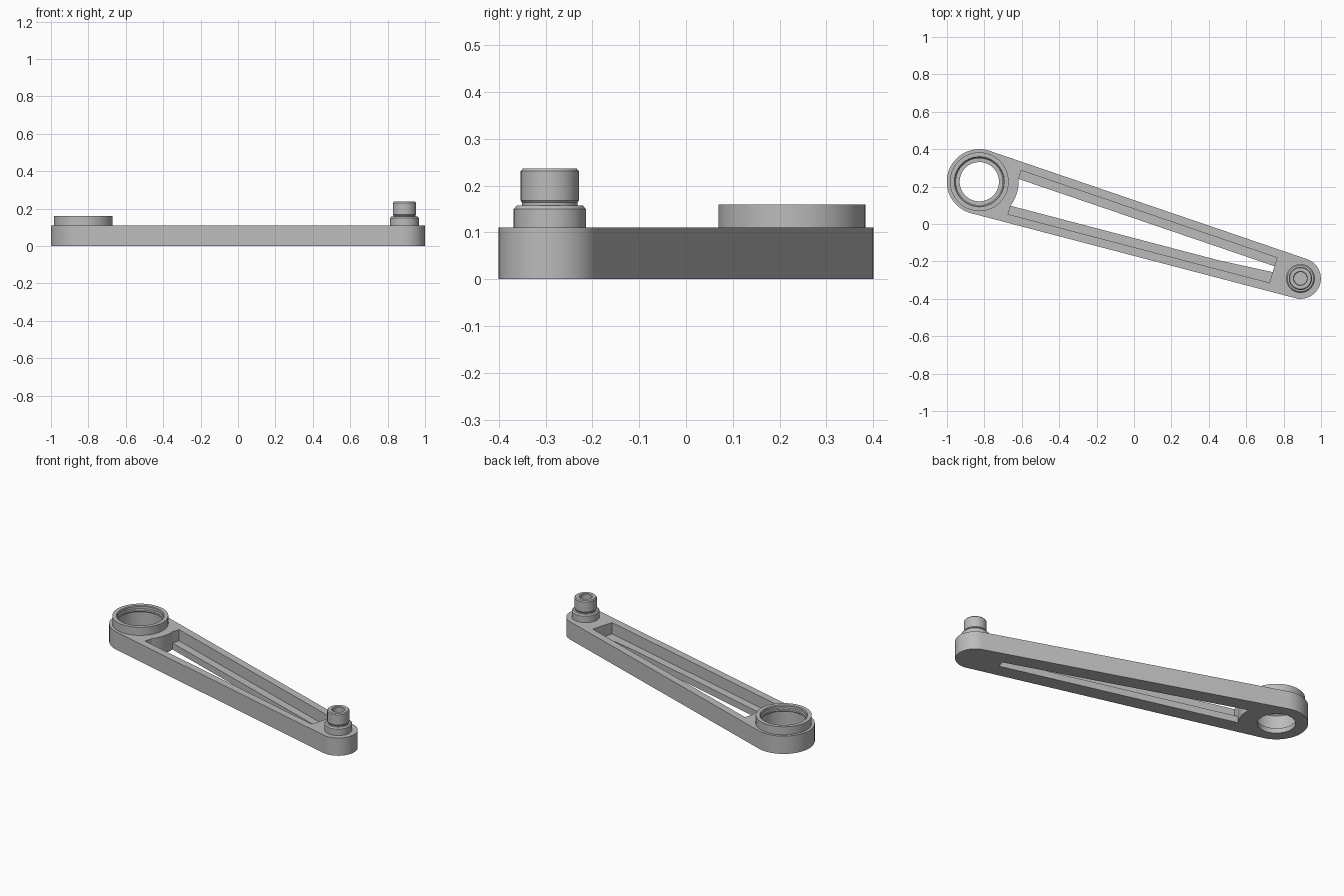
import bpy, bmesh, math
from mathutils import Vector

if "Cube" in bpy.data.objects:
    bpy.data.objects.remove(bpy.data.objects["Cube"], do_unlink=True)

grey = bpy.data.materials.new("Plain grey")
grey.use_nodes = True
grey.diffuse_color = (0.5, 0.5, 0.5, 1)
grey.node_tree.nodes["Principled BSDF"].inputs["Base Color"].default_value = (0.5, 0.5, 0.5, 1)

# Large and small ends of the arm
A, RA = Vector((-0.827, 0.226)), 0.174
B, RB = Vector((0.890, -0.291)), 0.109
LENGTH = (B - A).length
ANGLE = math.atan2(B.y - A.y, B.x - A.x)
TILT = math.asin((RA - RB) / LENGTH)
TOP = 0.11


def finish(bm, name):
    bmesh.ops.recalc_face_normals(bm, faces=bm.faces)
    mesh = bpy.data.meshes.new(name)
    bm.to_mesh(mesh)
    bm.free()
    mesh.materials.append(grey)
    obj = bpy.data.objects.new(name, mesh)
    bpy.context.collection.objects.link(obj)
    return obj


def smooth(obj):
    bpy.ops.object.select_all(action='DESELECT')
    obj.select_set(True)
    bpy.context.view_layer.objects.active = obj
    bpy.ops.object.shade_smooth_by_angle(angle=math.radians(30))


def prism(name, outline, z0, z1):
    """Extrude an outline given along the arm axis, measured from the large end."""
    bm = bmesh.new()
    c, s = math.cos(ANGLE), math.sin(ANGLE)
    base = [bm.verts.new((A.x + u * c - v * s, A.y + u * s + v * c, z0)) for u, v in outline]
    face = bm.faces.new(base)
    ext = bmesh.ops.extrude_face_region(bm, geom=[face])
    verts = [g for g in ext["geom"] if isinstance(g, bmesh.types.BMVert)]
    bmesh.ops.translate(bm, vec=(0, 0, z1 - z0), verts=verts)
    return finish(bm, name)


def lathe(name, centre, profile, closed=False, steps=96):
    """Revolve a radius/height profile about a vertical axis."""
    bm = bmesh.new()
    verts = [bm.verts.new((r, 0, z)) for r, z in profile]
    ends = verts[1:] + verts[:1] if closed else verts[1:]
    edges = [bm.edges.new(pair) for pair in zip(verts, ends)]
    bmesh.ops.spin(bm, geom=verts + edges, cent=(0, 0, 0), axis=(0, 0, 1),
                   angle=math.tau, steps=steps)
    bmesh.ops.remove_doubles(bm, verts=bm.verts, dist=0.0001)
    bmesh.ops.translate(bm, vec=(centre.x, centre.y, 0), verts=bm.verts)
    return finish(bm, name)


def arc(u, radius, start, end, n):
    return [(u + radius * math.cos(start + (end - start) * i / n),
             radius * math.sin(start + (end - start) * i / n)) for i in range(n + 1)]


def slot_outline(inset):
    """Tapered slot parallel to the arm sides, with a rounded bulge at the large end."""
    def half(u):
        return (RA - inset - u * math.sin(TILT)) / math.cos(TILT)
    u0, u1, bulge = 0.197, LENGTH - 0.152, 0.21
    reach = math.acos(u0 / bulge)
    return ([(u1, -half(u1)), (u1, half(u1)), (u0, half(u0))]
            + arc(0, bulge, reach, -reach, 12) + [(u0, -half(u0))])


def cut(obj, cutter):
    mod = obj.modifiers.new("Cut", 'BOOLEAN')
    mod.operation, mod.solver, mod.object = 'DIFFERENCE', 'EXACT', cutter
    bpy.context.view_layer.objects.active = obj
    bpy.ops.object.modifier_apply(modifier=mod.name)
    bpy.data.objects.remove(cutter, do_unlink=True)


# Arm body: tapered bar with rounded ends
q = math.pi / 2 - TILT
arm = prism("arm_body", arc(0, RA, q, math.tau - q, 56) + arc(LENGTH, RB, -q, q, 40), 0, TOP)

# Recessed pocket, leaving a ledge along both sides of the open slot
LEDGE = 0.04
cut(arm, prism("pocket_cutter", slot_outline(0.045), LEDGE, TOP + 0.1))
cut(arm, prism("slot_cutter", slot_outline(0.092), -0.1, TOP + 0.05))

# Stepped bearing bore through the large end
cut(arm, lathe("bore_cutter", A, [(0, -0.1), (0.105, -0.1), (0.105, 0.03), (0.13, 0.03),
                                 (0.13, 0.2), (0, 0.2)]))
smooth(arm)

# Raised ring around the bore
smooth(lathe("bearing_ring", A, [(0.157, TOP), (0.157, 0.16), (0.134, 0.16), (0.13, 0.156),
                                 (0.13, 0.142), (0.125, 0.137), (0.125, 0.127), (0.13, 0.122),
                                 (0.13, TOP)]))

# Collar and hollow pin on the small end
smooth(lathe("pin_collar", B, [(0.077, TOP), (0.077, 0.15), (0.07, 0.158), (0.059, 0.158)]))
smooth(lathe("hollow_pin", B, [(0.059, 0.158), (0.059, 0.164), (0.062, 0.168), (0.062, 0.231),
                               (0.057, 0.237), (0.038, 0.237), (0.034, 0.233), (0.034, 0.17),
                               (0, 0.17)]))
